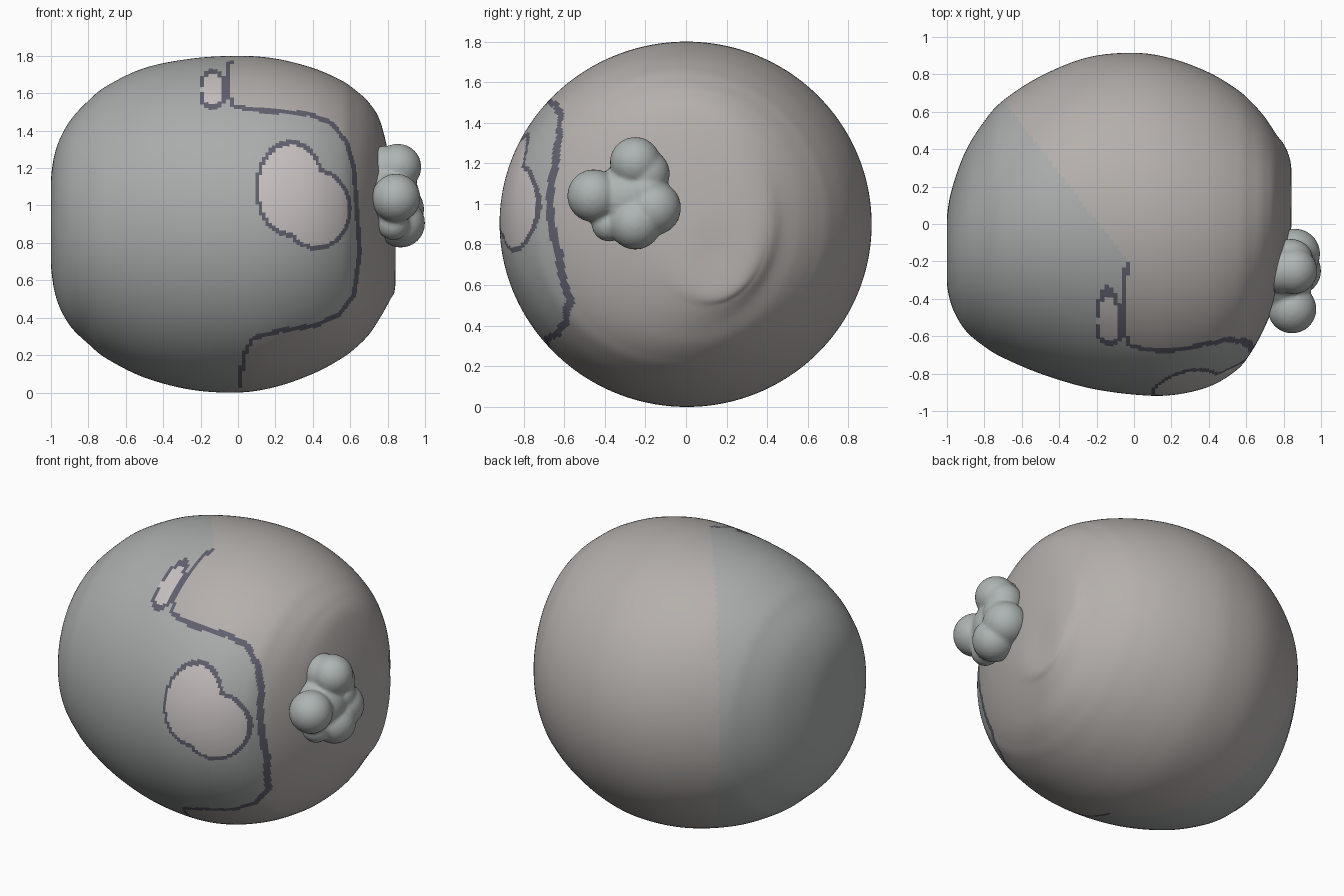
import bpy, bmesh, math
from mathutils import Vector

if "Cube" in bpy.data.objects:
    bpy.data.objects.remove(bpy.data.objects["Cube"])

SEG, SUB = 384, 11

# body cross-sections along x: x, y front, y back, z low, z high
SECTIONS = [
    (-1.0, -.16, -.14, .89, .91),
    (-1.0, -.32, .04, .68, 1.14),
    (-.97, -.45, .20, .50, 1.31),
    (-.9, -.57, .39, .36, 1.45),
    (-.8, -.655, .55, .26, 1.56),
    (-.7, -.715, .66, .18, 1.64),
    (-.5, -.80, .79, .08, 1.735),
    (-.25, -.875, .89, .015, 1.785),
    (0, -.912, .915, 0, 1.80),
    (.2, -.915, .885, .03, 1.785),
    (.4, -.87, .81, .10, 1.735),
    (.55, -.78, .72, .18, 1.67),
    (.63, -.68, .65, .24, 1.615),
    (.70, -.55, .57, .31, 1.55),
    (.76, -.40, .48, .40, 1.45),
    (.81, -.22, .41, .49, 1.24),
    (.84, -.03, .31, .56, .97),
    (.84, .13, .15, .75, .77),
]

# front edge of the painted mask: z, x
MASK_EDGE = [(0, 0), (.2, .03), (.29, .08), (.33, .22), (.36, .42), (.42, .54), (.52, .62), (.75, .65),
             (1.2, .62), (1.34, .58), (1.44, .5), (1.49, .38), (1.51, .1), (1.53, -.02),
             (1.6, -.06), (1.7, -.06), (1.81, -.03)]


def material(name, rgb):
    m = bpy.data.materials.new(name)
    m.diffuse_color = (*rgb, 1)
    m.use_nodes = True
    m.node_tree.nodes["Principled BSDF"].inputs["Base Color"].default_value = m.diffuse_color
    return m


def catmull(a, b, c, d, t):
    return [.5 * (2 * q + (r - p) * t + (2 * p - 5 * q + 4 * r - s) * t * t
                  + (3 * q - p - 3 * r + s) * t ** 3) for p, q, r, s in zip(a, b, c, d)]


def blob_side(x, z, blobs):
    """Roughly signed distance to a union of ellipses in the front plane."""
    return min((math.hypot((x - cx) / rx, (z - cz) / rz) - 1) * min(rx, rz)
               for cx, cz, rx, rz in blobs)


def edge_side(x, z):
    """Distance to the mask edge, negative inside the mask."""
    best, sign = 9, 1
    for (z0, x0), (z1, x1) in zip(MASK_EDGE, MASK_EDGE[1:]):
        dx, dz = x1 - x0, z1 - z0
        t = ((x - x0) * dx + (z - z0) * dz) / (dx * dx + dz * dz)
        t = max(0, min(1, t))
        best = min(best, math.hypot(x - x0 - t * dx, z - z0 - t * dz))
        if z0 <= z <= z1 and x < x0 + dx * (z - z0) / dz:
            sign = -1
    return best * sign


def paint(c):
    """Material slot: 0 body, 1 mask, 2 dark outline, 3 pale patch."""
    x, y, z = c
    if y >= -.2:
        return 1 if x < -.03 - .78 * (y + .2) else 0
    d = min(blob_side(x, z, [(.28, 1.09, .18, .25), (.42, .98, .18, .21)]),
            blob_side(x, z, [(-.135, 1.62, .07, .1)]))
    if d < -.012:
        return 3
    if d < .008:
        return 2
    e = edge_side(x, z)
    return 2 if abs(e) < .012 else (1 if e < 0 else 0)


def finish(name, bm, mats):
    bmesh.ops.recalc_face_normals(bm, faces=bm.faces)
    for f in bm.faces:
        f.smooth = True
    me = bpy.data.meshes.new(name)
    bm.to_mesh(me)
    bm.free()
    for m in mats:
        me.materials.append(m)
    ob = bpy.data.objects.new(name, me)
    bpy.context.collection.objects.link(ob)
    return ob


# rounded body lofted through the sections
rows = []
n = len(SECTIONS)
for i in range(n - 1):
    quad = [SECTIONS[max(0, min(n - 1, i + k))] for k in (-1, 0, 1, 2)]
    rows += [catmull(*quad, k / SUB) for k in range(SUB)]
rows.append(SECTIONS[-1])

bm = bmesh.new()
rings = []
for x, y0, y1, z0, z1 in rows:
    x = max(-1, min(.845, x))
    ring = []
    for k in range(SEG):
        a = math.tau * k / SEG
        ring.append(bm.verts.new((x, (y0 + y1) / 2 + (y1 - y0) / 2 * math.cos(a),
                                  max(0, (z0 + z1) / 2 + (z1 - z0) / 2 * math.sin(a)))))
    rings.append(ring)
for r, s in zip(rings, rings[1:]):
    for k in range(SEG):
        j = (k + 1) % SEG
        bm.faces.new((r[k], r[j], s[j], s[k]))
bm.faces.new(rings[0])
bm.faces.new(rings[-1])
for f in bm.faces:
    f.material_index = paint(f.calc_center_median())
finish("body", bm, [material("warm_grey", (.46, .43, .41)), material("cool_grey", (.40, .41, .41)),
                    material("dark_outline", (.12, .12, .16)), material("pale_patch", (.58, .53, .53))])

# cluster of fused balls on the right side: x, y, z, radius
BALLS = [(.845, -.455, 1.04, .13), (.855, -.25, 1.205, .125), (.84, -.20, 1.15, .12),
         (.87, -.25, .905, .13), (.86, -.16, .98, .135), (.83, -.38, .90, .085),
         (.79, -.29, 1.03, .17), (.79, -.25, 1.2, .12), (.86, -.2, 1.06, .11)]
bm = bmesh.new()
for x, y, z, r in BALLS:
    new = bmesh.ops.create_icosphere(bm, subdivisions=4, radius=r)["verts"]
    bmesh.ops.translate(bm, verts=new, vec=Vector((x, y, z)))
cluster = finish("ball_cluster", bm, [material("pale_green_grey", (.42, .46, .45))])
fuse = cluster.modifiers.new("fuse", "REMESH")
fuse.mode = "VOXEL"
fuse.voxel_size = .012
fuse.use_smooth_shade = True
blend = cluster.modifiers.new("blend", "SMOOTH")
blend.iterations = 4
